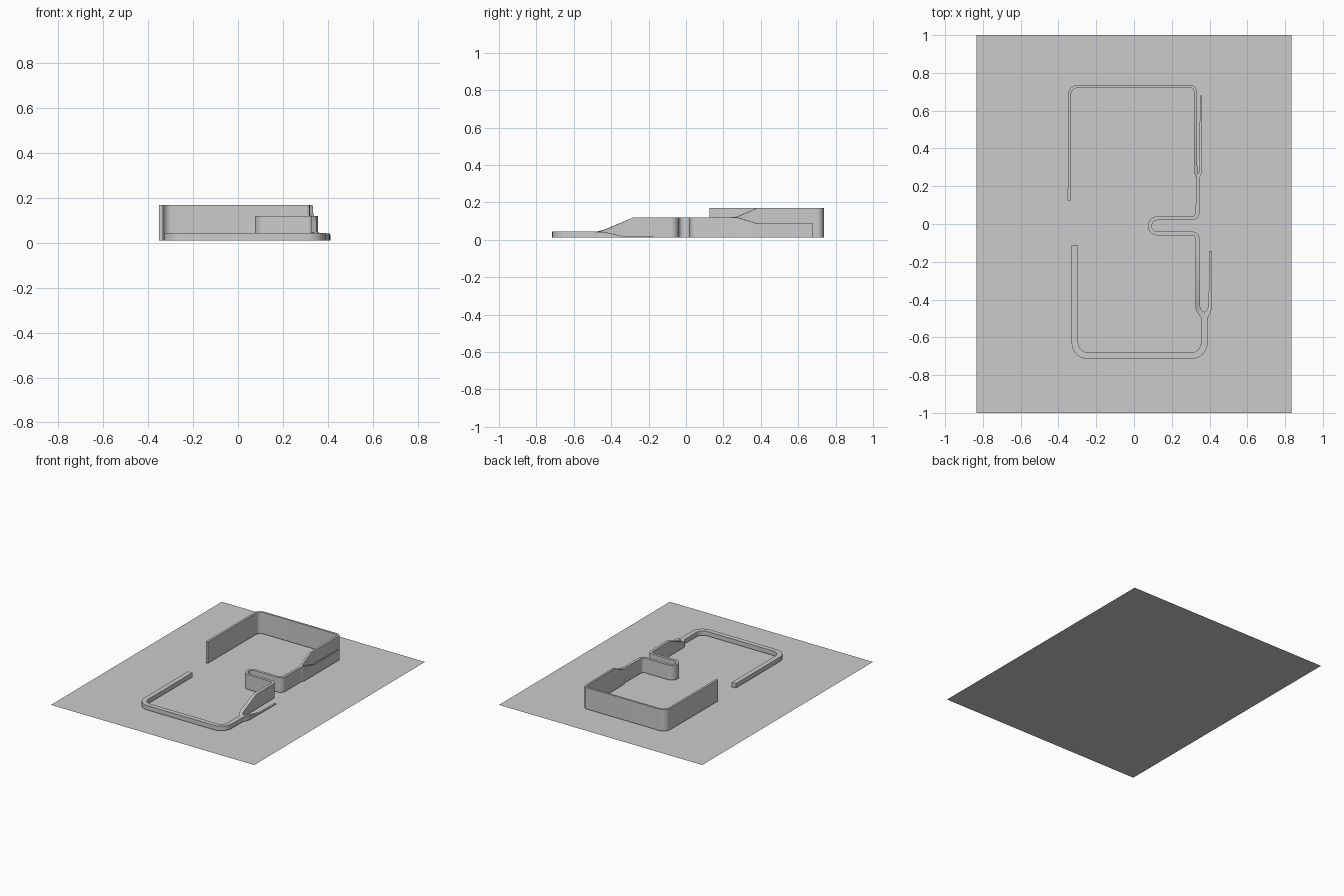
import bpy, bmesh, math
from mathutils import Vector

if "Cube" in bpy.data.objects:
    bpy.data.objects.remove(bpy.data.objects["Cube"])

BASE = 0.011  # underside of all walls

gray = bpy.data.materials.new("light_gray")
gray.diffuse_color = (0.6, 0.6, 0.6, 1)
gray.use_nodes = True
gray.node_tree.nodes["Principled BSDF"].inputs["Base Color"].default_value = gray.diffuse_color


def finish(bm, name):
    bmesh.ops.recalc_face_normals(bm, faces=bm.faces)
    mesh = bpy.data.meshes.new(name)
    bm.to_mesh(mesh)
    bm.free()
    mesh.materials.append(gray)
    ob = bpy.data.objects.new(name, mesh)
    bpy.context.collection.objects.link(ob)
    return ob


def rounded(points, steps=8):
    """Replace each corner that has a radius with an arc."""
    out = []
    for i, (x, y, r, top, w) in enumerate(points):
        p = Vector((x, y))
        if r == 0:
            out.append((p, top, w))
            continue
        a = (Vector(points[i - 1][:2]) - p).normalized()
        b = (Vector(points[i + 1][:2]) - p).normalized()
        half = a.angle(b) / 2
        centre = p + (a + b).normalized() * (r / math.sin(half))
        start = p + a * (r / math.tan(half)) - centre
        end = p + b * (r / math.tan(half)) - centre
        sweep = start.angle(end)
        for s in range(steps + 1):
            t = s / steps
            v = (start * math.sin((1 - t) * sweep) + end * math.sin(t * sweep)) / math.sin(sweep)
            out.append((centre + v, top, w))
    return out


def wall(name, points):
    """Sweep a wall along (x, y, corner radius, top height, width) points."""
    path = rounded(points)
    bm = bmesh.new()
    rings = []
    for i, (p, top, w) in enumerate(path):
        d0 = (p - path[i - 1][0]).normalized() if i else None
        d1 = (path[i + 1][0] - p).normalized() if i < len(path) - 1 else None
        d0, d1 = d0 or d1, d1 or d0
        d = (d0 + d1).normalized()
        n = Vector((-d.y, d.x)) * (w / 2 / max(d.dot(d0), 0.5))
        l, r = p + n, p - n
        rings.append([bm.verts.new(c) for c in (
            (l.x, l.y, BASE), (r.x, r.y, BASE), (r.x, r.y, top), (l.x, l.y, top))])
    for a, b in zip(rings, rings[1:]):
        for k in range(4):
            m = (k + 1) % 4
            bm.faces.new((a[k], a[m], b[m], b[k]))
    bm.faces.new(rings[0])
    bm.faces.new(rings[-1])
    ob = finish(bm, name)
    bpy.ops.object.select_all(action='DESELECT')
    ob.select_set(True)
    bpy.context.view_layer.objects.active = ob
    bpy.ops.object.shade_smooth_by_angle(angle=math.radians(35))
    return ob


# Flat ground sheet
bm = bmesh.new()
bm.faces.new([bm.verts.new(c) for c in (
    (-0.833, -1, 0), (0.833, -1, 0), (0.833, 1, 0), (-0.833, 1, 0))])
finish(bm, "base_sheet")

# Tall back wall, sloping down to the middle wall at its right end
wall("back_wall", [
    (-0.343, 0.125, 0, 0.17, 0.016), (-0.341, 0.729, 0.045, 0.17, 0.015),
    (0.325, 0.729, 0.03, 0.17, 0.015), (0.325, 0.38, 0, 0.17, 0.015),
    (0.328, 0.27, 0, 0.122, 0.016), (0.338, 0.245, 0, 0.12, 0.018)])

# Lower outer branch beside the back wall
wall("back_branch", [
    (0.353, 0.68, 0, 0.088, 0.008), (0.352, 0.38, 0, 0.088, 0.010),
    (0.350, 0.27, 0, 0.12, 0.014), (0.338, 0.245, 0, 0.12, 0.018)])

# Middle wall with its inward loop, ramping down to the front rail
wall("middle_wall", [
    (0.338, 0.255, 0, 0.12, 0.018), (0.336, 0.03, 0.03, 0.12, 0.02),
    (0.085, 0.03, 0.038, 0.12, 0.02), (0.085, -0.05, 0.038, 0.12, 0.02),
    (0.336, -0.05, 0.03, 0.12, 0.02), (0.337, -0.28, 0, 0.12, 0.022),
    (0.338, -0.44, 0, 0.052, 0.025), (0.345, -0.46, 0, 0.046, 0.026),
    (0.372, -0.49, 0, 0.044, 0.036)])

# Low, wide front rail
wall("front_rail", [
    (-0.313, -0.113, 0, 0.044, 0.035), (-0.313, -0.698, 0.07, 0.044, 0.035),
    (0.372, -0.698, 0.07, 0.044, 0.035), (0.372, -0.475, 0, 0.044, 0.036)])

# Thin outer branch that sinks towards the sheet
wall("front_branch", [
    (0.375, -0.49, 0, 0.043, 0.034), (0.396, -0.462, 0, 0.043, 0.024),
    (0.402, -0.44, 0, 0.042, 0.018), (0.404, -0.33, 0, 0.018, 0.015),
    (0.405, -0.143, 0, 0.016, 0.014)])
